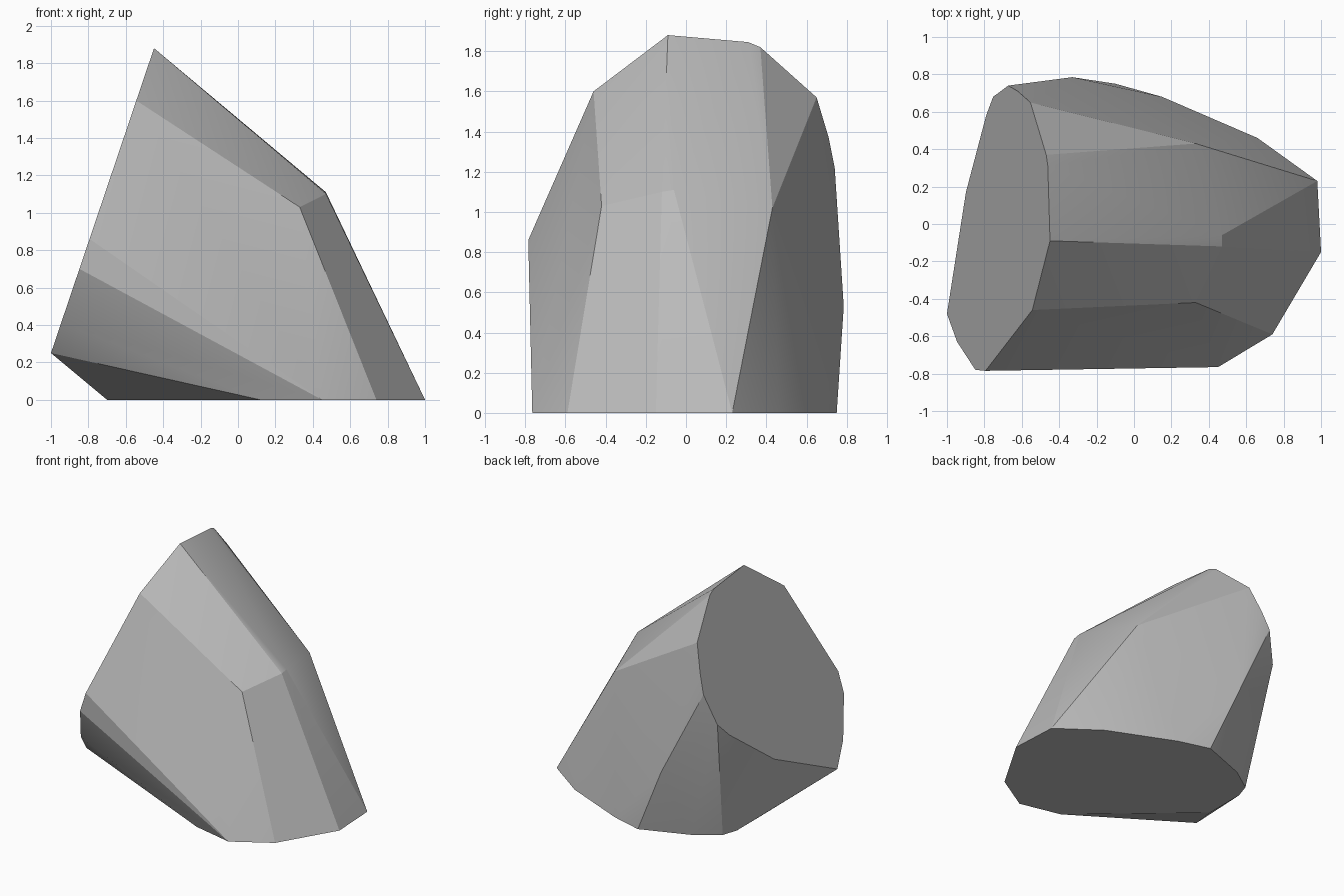
import bpy
import bmesh
from math import radians

cube = bpy.data.objects.get("Cube")
if cube:
    bpy.data.objects.remove(cube, do_unlink=True)


def flat_material(name, value):
    mat = bpy.data.materials.new(name)
    mat.use_nodes = True
    colour = (value, value, value, 1)
    mat.diffuse_color = colour
    mat.node_tree.nodes["Principled BSDF"].inputs["Base Color"].default_value = colour
    return mat


def on_slant(y, z):
    """Point on the broad flat face that leans back along x."""
    return (-1 + (z - .25) * .338, y, z)


# Flat outline where the rock rests on the ground
base = [(.45, -.765), (.74, -.59), (1, -.15), (.98, .23), (.66, .46),
        (.15, .68), (-.1, .75), (-.47, .61), (-.66, .48), (-.7, .36),
        (-.7, .03), (.12, -.69)]

# Rim of the broad slanted face, as y and z
slanted_rim = [(-.09, 1.88), (.31, 1.845), (.37, 1.82), (.65, 1.57),
               (.71, 1.37), (.74, 1.22), (.68, .98), (.58, .87), (.17, .55),
               (-.48, .25), (-.63, .41), (-.78, .7), (-.785, .86),
               (-.46, 1.6)]

# Shoulder corners and the bulge at the back
shoulder = [(.33, -.42, 1.03), (.47, -.12, 1.1), (.47, -.06, 1.11),
            (.33, .43, 1.02), (-.33, .785, .53)]

# Wrap the corners in one faceted skin
bm = bmesh.new()
corners = [(x, y, 0) for x, y in base] + [on_slant(*p) for p in slanted_rim]
for corner in corners + shoulder:
    bm.verts.new(corner)
hull = bmesh.ops.convex_hull(bm, input=bm.verts[:])
loose = {v for v in hull["geom_interior"] + hull["geom_unused"]
         if isinstance(v, bmesh.types.BMVert)}
bmesh.ops.delete(bm, geom=list(loose), context="VERTS")

# Merge the nearly flat triangles into clean facets
bmesh.ops.dissolve_limit(bm, angle_limit=radians(1),
                         verts=bm.verts[:], edges=bm.edges[:])
bmesh.ops.recalc_face_normals(bm, faces=bm.faces[:])

mesh = bpy.data.meshes.new("rock")
bm.to_mesh(mesh)
bm.free()
mesh.materials.append(flat_material("stone grey", .5))
rock = bpy.data.objects.new("rock", mesh)
bpy.context.collection.objects.link(rock)

# Clear facets, with only the gentlest bends softened
bpy.ops.object.select_all(action="DESELECT")
rock.select_set(True)
bpy.context.view_layer.objects.active = rock
bpy.ops.object.shade_smooth_by_angle(angle=radians(16))
